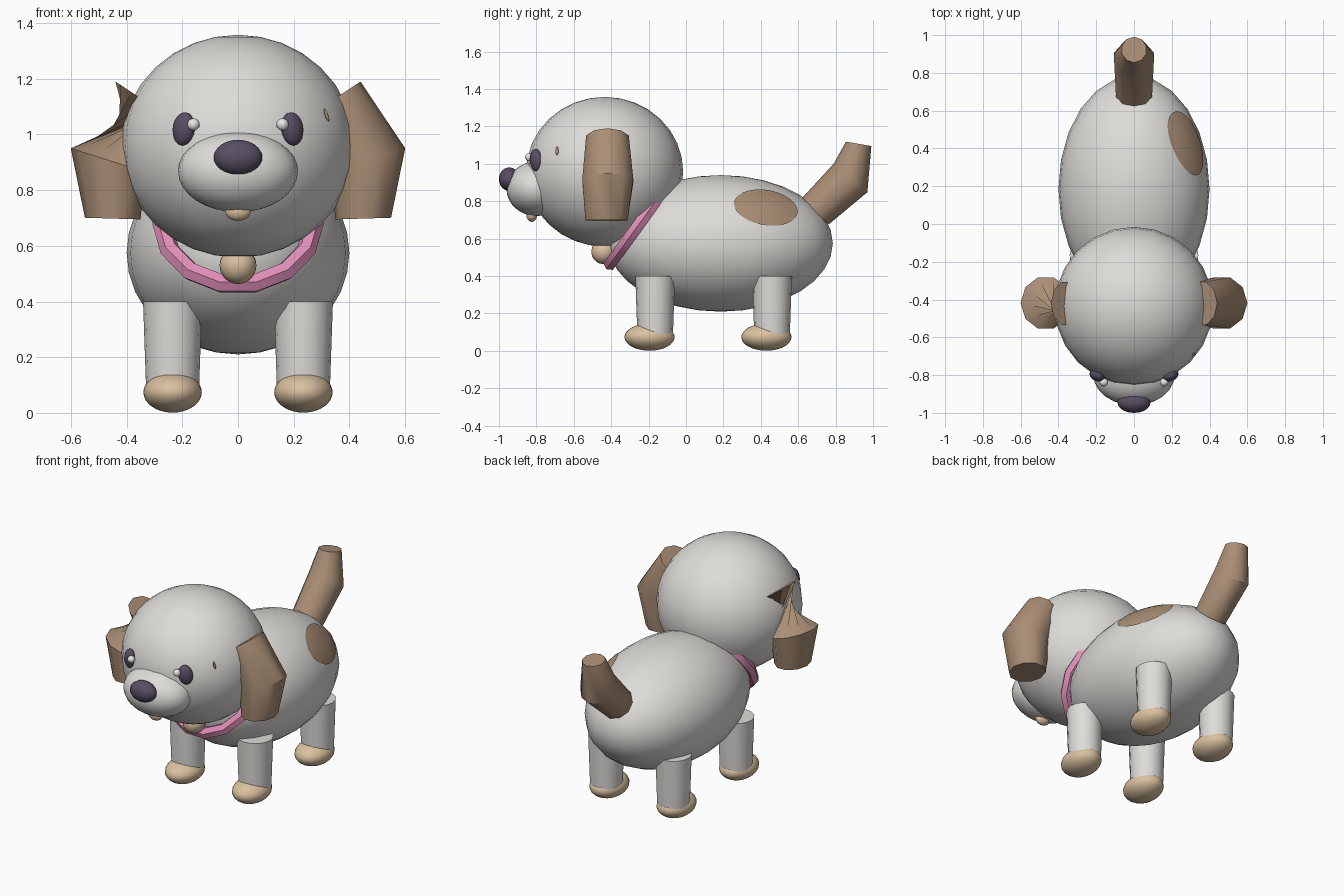
import bpy, bmesh
from math import sin, cos, pi, radians, sqrt
from mathutils import Vector, Matrix

cube = bpy.data.objects.get("Cube")
if cube:
    bpy.data.objects.remove(cube, do_unlink=True)


def material(name, rgb):
    m = bpy.data.materials.new(name)
    m.use_nodes = True
    color = (*rgb, 1)
    m.diffuse_color = color
    m.node_tree.nodes["Principled BSDF"].inputs["Base Color"].default_value = color
    return m


FUR = material("pale_fur", (0.73, 0.72, 0.69))
BROWN = material("brown_fur", (0.40, 0.27, 0.18))
TAN = material("cream_tan", (0.70, 0.53, 0.35))
DARK = material("dark_plum", (0.10, 0.075, 0.125))
PINK = material("pink_collar", (0.74, 0.27, 0.48))
WHITE = material("eye_white", (0.85, 0.85, 0.83))


def finish(ob, name, mat, angle=None):
    ob.name = ob.data.name = name
    ob.data.materials.append(mat)
    bpy.ops.object.select_all(action='DESELECT')
    ob.select_set(True)
    bpy.context.view_layer.objects.active = ob
    if angle:
        bpy.ops.object.shade_smooth_by_angle(angle=radians(angle))
    else:
        bpy.ops.object.shade_smooth()
    return ob


def from_bmesh(bm, name, mat, angle=None):
    bmesh.ops.recalc_face_normals(bm, faces=bm.faces)
    mesh = bpy.data.meshes.new(name)
    bm.to_mesh(mesh)
    bm.free()
    ob = bpy.data.objects.new(name, mesh)
    bpy.context.collection.objects.link(ob)
    return finish(ob, name, mat, angle)


def ellipsoid(name, center, radii, mat, rot=(0, 0, 0), seg=24, rings=16):
    bpy.ops.mesh.primitive_uv_sphere_add(segments=seg, ring_count=rings, radius=1,
                                         location=center, rotation=rot)
    ob = bpy.context.object
    ob.scale = radii
    return finish(ob, name, mat)


def tube(name, rings, side, mat, sides=10):
    """Rings of (center, in-plane direction, radius along it, radius along side, twist)."""
    bm = bmesh.new()
    loops = []
    for c, u, ru, rv, twist in rings:
        c, u = Vector(c), Vector(u).normalized()
        angles = [2 * pi * i / sides + twist for i in range(sides)]
        loops.append([bm.verts.new(c + u * ru * cos(a) + side * rv * sin(a)) for a in angles])
    for a, b in zip(loops, loops[1:]):
        for i in range(sides):
            j = (i + 1) % sides
            bm.faces.new((a[i], a[j], b[j], b[i]))
    bm.faces.new(loops[0])
    bm.faces.new(loops[-1])
    return from_bmesh(bm, name, mat, 40)


# Body and head
BODY_C, BODY_R = Vector((0, 0.185, 0.575)), Vector((0.4, 0.6, 0.365))
ellipsoid("body", BODY_C, BODY_R, FUR)
ellipsoid("head", (0, -0.435, 0.958), (0.42, 0.42, 0.4), FUR)

# Face
ellipsoid("muzzle", (0, -0.80, 0.867), (0.215, 0.16, 0.146), FUR)
ellipsoid("nose", (0, -0.945, 0.918), (0.087, 0.055, 0.063), DARK)
ellipsoid("tongue", (0, -0.825, 0.725), (0.046, 0.028, 0.035), TAN)
ellipsoid("brow_spot", (0.318, -0.69, 1.07), (0.006, 0.008, 0.024), BROWN, (0, radians(-20), 0))

# Legs, paws and eyes, one set on each side
for s, side in ((1, "left"), (-1, "right")):
    ellipsoid(f"{side}_eye", (s * 0.195, -0.802, 1.02), (0.042, 0.03, 0.06), DARK,
              (0, radians(-8) * s, radians(28) * s))
    ellipsoid(f"{side}_eye_shine", (s * 0.16, -0.838, 1.036), (0.022,) * 3, WHITE, seg=16, rings=10)
    for end, y in (("front", -0.165), ("back", 0.46)):
        bpy.ops.mesh.primitive_cone_add(vertices=16, radius1=0.095, radius2=0.106, depth=0.32,
                                        location=(s * 0.235, y, 0.24))
        finish(bpy.context.object, f"{end}_{side}_leg", FUR, 40)
        ellipsoid(f"{end}_{side}_paw", (s * 0.235, y - 0.03, 0.074), (0.105, 0.134, 0.073), TAN)

    # Ear: the right one is twisted half a turn at its root
    tube(f"{side}_ear", [
        ((s * 0.357, -0.42, 1.135), (s * 0.83, 0, 0.55), 0.1, 0.12, 0 if s > 0 else pi),
        ((s * 0.467, -0.418, 0.908), (s * 0.95, 0, 0.3), 0.14, 0.143, 0),
        ((s * 0.45, -0.425, 0.698), (s, 0, 0.03), 0.1, 0.118, 0),
    ], Vector((0, 1, 0)), BROWN)

# Tail
tube("tail", [
    ((0, 0.69, 0.745), (0, 0.72, -0.69), 0.1, 0.1, 0),
    ((0, 0.88, 0.925), (0, 0.76, -0.65), 0.118, 0.11, 0),
    ((0, 0.923, 1.107), (0, 0.98, -0.17), 0.069, 0.068, 0),
], Vector((1, 0, 0)), BROWN)

# Collar and bell
bpy.ops.mesh.primitive_torus_add(major_segments=14, minor_segments=6, major_radius=0.272,
                                 minor_radius=0.036, location=(0, -0.25, 0.68),
                                 rotation=(radians(54), 0, 0))
finish(bpy.context.object, "collar", PINK, 30)
ellipsoid("bell", (0, -0.44, 0.53), (0.066,) * 3, TAN)

# Back spot: a thin patch laid on the body's flank
bm = bmesh.new()
bmesh.ops.create_grid(bm, x_segments=12, y_segments=12, size=1)
for v in bm.verts:
    a, b = v.co.x, v.co.y
    p, q = a * sqrt(1 - b * b / 2), b * sqrt(1 - a * a / 2)
    y, z = 0.425 + 0.168 * p, 0.765 + 0.094 * q - 0.02 * p
    rest = 1 - ((y - BODY_C.y) / BODY_R.y) ** 2 - ((z - BODY_C.z) / BODY_R.z) ** 2
    on_body = Vector((BODY_R.x * sqrt(max(rest, 0)), y, z))
    v.co = BODY_C + (on_body - BODY_C) * 1.008
from_bmesh(bm, "back_spot", BROWN)
